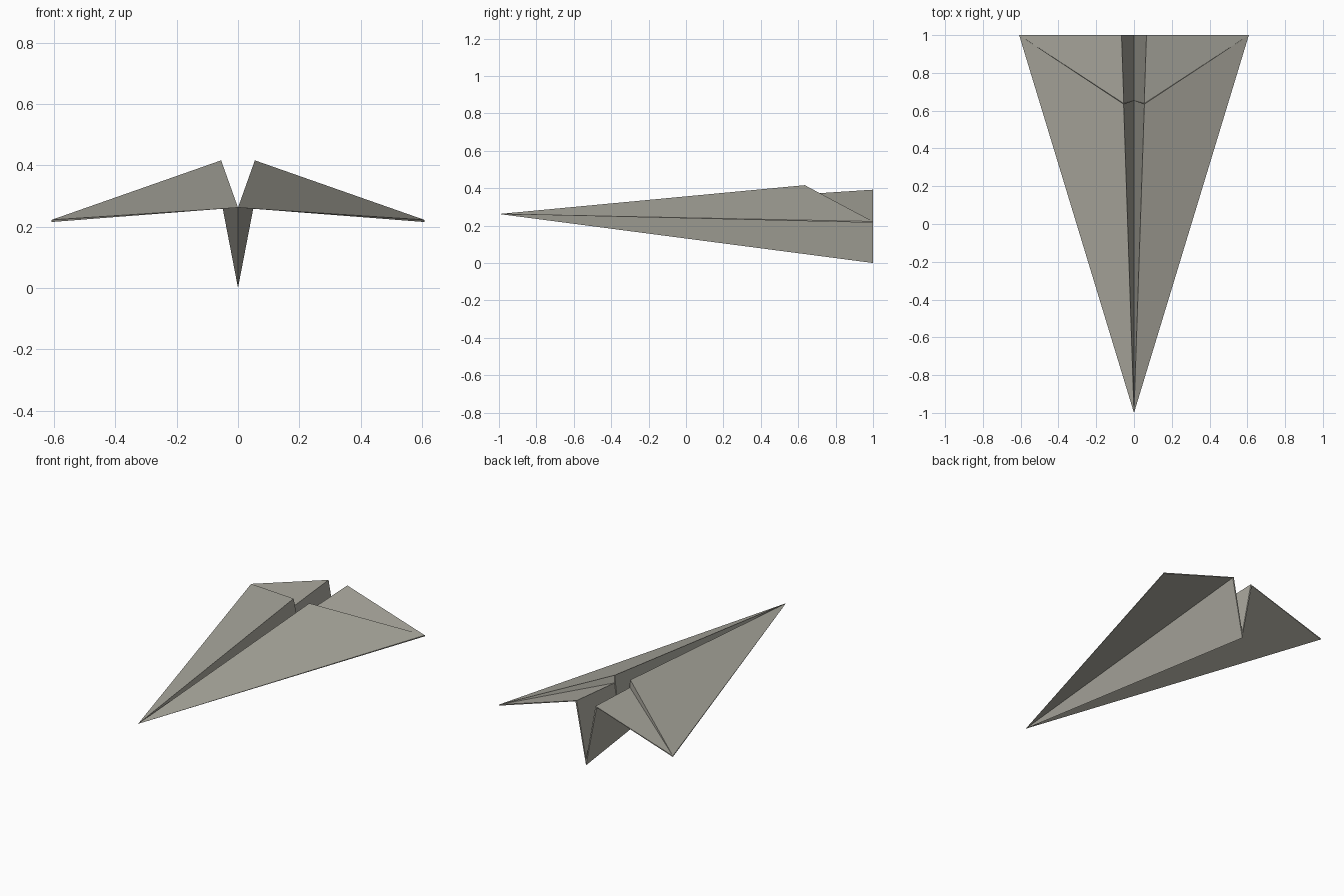
import bpy

if "Cube" in bpy.data.objects:
    bpy.data.objects.remove(bpy.data.objects["Cube"])

paper = bpy.data.materials.new("warm_grey_paper")
paper.diffuse_color = (0.40, 0.39, 0.34, 1)
paper.use_nodes = True
paper.node_tree.nodes["Principled BSDF"].inputs["Base Color"].default_value = paper.diffuse_color


def mirrored_part(name, points, faces):
    """Build the right half of a folded sheet and mirror it across x = 0."""
    names = list(points)
    mesh = bpy.data.meshes.new(name)
    mesh.from_pydata(list(points.values()), [],
                     [[names.index(p) for p in f.split()] for f in faces])
    mesh.materials.append(paper)
    obj = bpy.data.objects.new(name, mesh)
    bpy.context.collection.objects.link(obj)
    mod = obj.modifiers.new("mirror", 'MIRROR')
    mod.use_mirror_merge = True
    mod.merge_threshold = 0.0005
    return obj


nose = (0, -1, 0.262)
tip = (0.608, 1, 0.222)

# Lower sheet: keel and wings, tapering to the nose
mirrored_part("keel_and_wings", {
    "nose": nose,
    "keel": (0, 1, 0), "keel_in": (0, 1, 0.035),
    "fold": (0.074, 1, 0.385), "fold_in": (0.066, 1, 0.392),
    "tip_low": (0.608, 1, 0.215), "tip": tip,
}, [
    "nose keel fold",           # keel side
    "nose fold tip_low",        # wing underside
    "nose tip_low tip",         # leading edge
    "nose tip fold_in",         # wing top
    "nose fold_in keel_in",     # inner channel wall
    "keel keel_in fold_in fold",    # rear paper edges
    "fold fold_in tip tip_low",
])

# Upper sheet: flaps folded over the wings and down into the channel
mirrored_part("folded_flaps", {
    "nose": nose, "tip": tip,
    "peak": (0.055, 0.635, 0.416), "under": (0.054, 0.638, 0.369),
    "centre": (0, 0.655, 0.086), "centre_low": (0, 0.655, 0.074),
}, [
    "nose tip peak",            # flap top
    "nose peak centre",         # flap wall inside the channel
    "under peak tip",           # rear edge over the wing
    "centre_low centre peak under",
])
